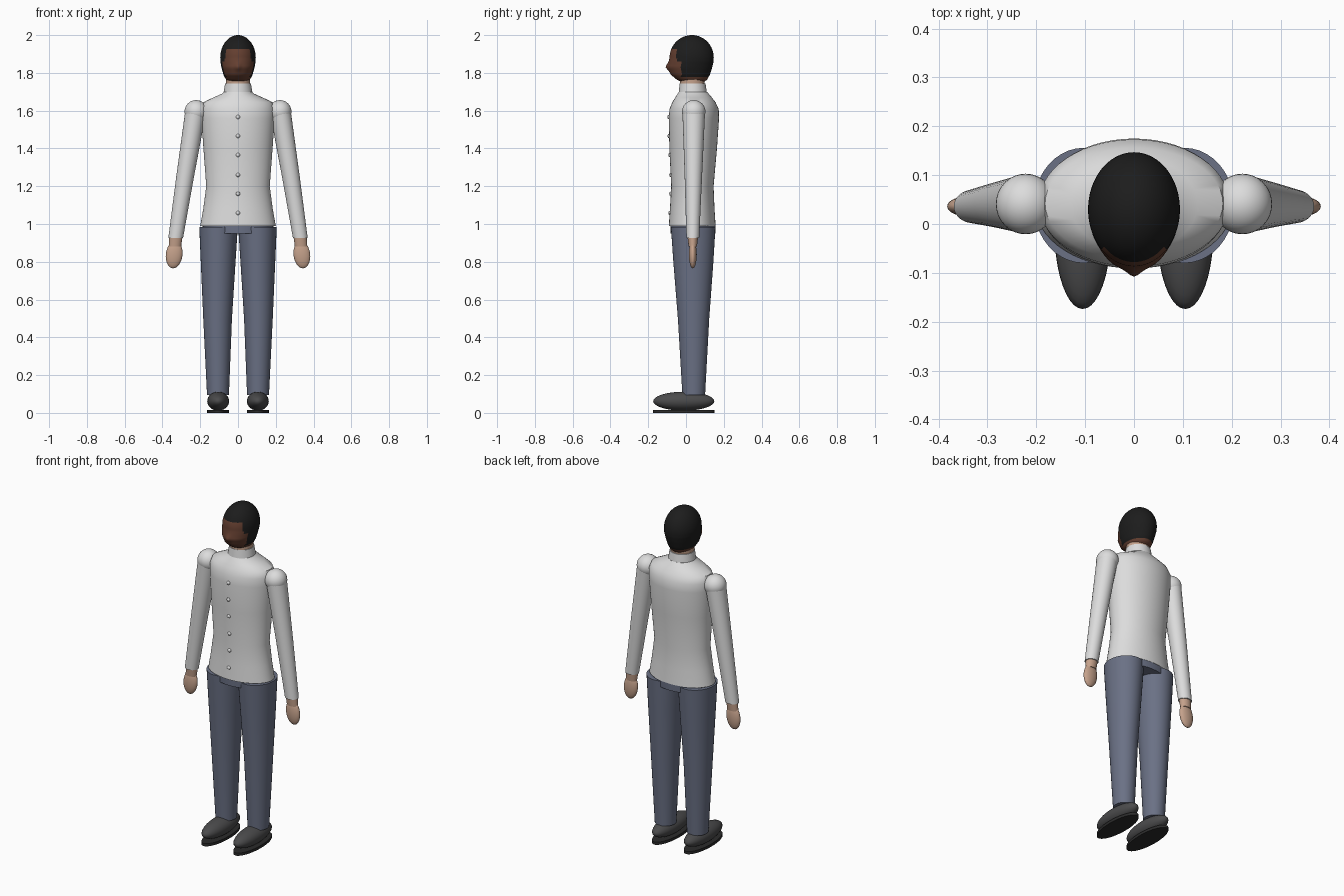
import bpy, bmesh, math

if "Cube" in bpy.data.objects:
    bpy.data.objects.remove(bpy.data.objects["Cube"])


def material(name, rgb):
    m = bpy.data.materials.new(name)
    m.diffuse_color = (*rgb, 1)
    m.use_nodes = True
    m.node_tree.nodes["Principled BSDF"].inputs["Base Color"].default_value = m.diffuse_color
    return m


SHIRT = material("shirt_white", (0.72, 0.72, 0.72))
BLUE = material("trouser_blue", (0.145, 0.165, 0.235))
SKIN = material("hand_skin", (0.56, 0.36, 0.26))
FACE = material("face_brown", (0.13, 0.05, 0.03))
HAIR = material("hair_black", (0.012, 0.012, 0.012))
SHOE = material("shoe_grey", (0.07, 0.07, 0.072))
SOLE = material("sole_dark", (0.025, 0.025, 0.025))


def finish(bm, name, mats, angle=40):
    bmesh.ops.recalc_face_normals(bm, faces=bm.faces)
    me = bpy.data.meshes.new(name)
    bm.to_mesh(me)
    bm.free()
    for m in mats:
        me.materials.append(m)
    me.shade_smooth()
    me.set_sharp_from_angle(angle=math.radians(angle))
    ob = bpy.data.objects.new(name, me)
    bpy.context.collection.objects.link(ob)
    return ob


def loft(name, rings, mat, n=40):
    """Stack of ellipses (z, x centre, y centre, x radius, y radius), capped."""
    bm = bmesh.new()
    loops = [[bm.verts.new((xc + rx * math.cos(math.tau * i / n),
                            yc + ry * math.sin(math.tau * i / n), z))
              for i in range(n)] for z, xc, yc, rx, ry in rings]
    for a, b in zip(loops, loops[1:]):
        for i in range(n):
            j = (i + 1) % n
            bm.faces.new((a[i], a[j], b[j], b[i]))
    bm.faces.new(loops[0])
    bm.faces.new(loops[-1])
    return finish(bm, name, [mat])


def ball(name, centre, radii, mat, tilt=0, segs=32):
    bm = bmesh.new()
    bmesh.ops.create_uvsphere(bm, u_segments=segs, v_segments=segs // 2, radius=1)
    for v in bm.verts:
        x, y, z = (c * r for c, r in zip(v.co, radii))
        v.co = (centre[0] + x * math.cos(tilt) - z * math.sin(tilt), centre[1] + y,
                centre[2] + x * math.sin(tilt) + z * math.cos(tilt))
    return finish(bm, name, [mat])


# shirt body and standing collar
loft("shirt_body", [(0.99, 0, 0.033, 0.200, 0.124), (1.08, 0, 0.033, 0.184, 0.118),
                    (1.2, 0, 0.034, 0.168, 0.112), (1.4, 0, 0.038, 0.183, 0.126),
                    (1.56, 0, 0.042, 0.194, 0.133), (1.61, 0, 0.043, 0.195, 0.130),
                    (1.645, 0, 0.042, 0.182, 0.114), (1.67, 0, 0.040, 0.130, 0.097),
                    (1.69, 0, 0.038, 0.085, 0.082), (1.70, 0, 0.037, 0.075, 0.074)], SHIRT, 56)
loft("collar", [(1.685, 0, 0.036, 0.078, 0.076), (1.745, 0, 0.035, 0.068, 0.068)], SHIRT)
loft("neck", [(1.71, 0, 0.033, 0.064, 0.065), (1.79, 0, 0.033, 0.064, 0.065)], SKIN)

# button row
for z, y in ((1.566, -0.091), (1.466, -0.09), (1.365, -0.086),
             (1.26, -0.081), (1.16, -0.081), (1.058, -0.086)):
    ball("button", (0, y, z), (0.011, 0.008, 0.011), SHIRT, segs=12)

# trouser seat
loft("trouser_seat", [(0.95, 0, 0.037, 0.170, 0.119), (0.992, 0, 0.037, 0.190, 0.119)], BLUE)

for s in (-1, 1):
    # trouser leg
    loft("trouser_leg", [(0.095, s * 0.106, 0.041, 0.058, 0.060),
                         (0.50, s * 0.108, 0.040, 0.076, 0.083),
                         (0.80, s * 0.105, 0.039, 0.092, 0.106),
                         (0.985, s * 0.103, 0.038, 0.102, 0.118)], BLUE)
    # shoe and sole
    ball("shoe", (s * 0.105, -0.012, 0.062), (0.058, 0.162, 0.050), SHOE)
    loft("sole", [(0, s * 0.105, -0.012, 0.058, 0.162),
                  (0.016, s * 0.105, -0.012, 0.058, 0.162)], SOLE)
    # sleeve with shoulder
    ball("shoulder", (s * 0.222, 0.041, 1.595), (0.061, 0.062, 0.061), SHIRT)
    loft("sleeve", [(0.925, s * 0.330, 0.036, 0.039, 0.034),
                    (1.25, s * 0.280, 0.039, 0.047, 0.046),
                    (1.595, s * 0.224, 0.041, 0.056, 0.060)], SHIRT)
    # wrist and hand
    loft("wrist", [(0.88, s * 0.334, 0.036, 0.033, 0.022),
                   (0.94, s * 0.328, 0.036, 0.035, 0.029)], SKIN)
    ball("hand", (s * 0.338, 0.036, 0.838), (0.044, 0.021, 0.073), SKIN, tilt=s * 0.12)

# head: rows of (z, half width, front y, back y); dome above, jaw below
keys = [(1.755, 0.052, -0.030, 0.100), (1.765, 0.064, -0.050, 0.112),
        (1.79, 0.077, -0.080, 0.126), (1.83, 0.088, -0.097, 0.139),
        (1.86, 0.093, -0.091, 0.146), (1.88, 0.094, -0.087, 0.147)]
rows = []
for a, b in zip(keys, keys[1:]):
    rows += [[p + (q - p) * k / 4 for p, q in zip(a, b)] for k in range(4)]
for k in range(20):
    t = math.pi / 2 * k / 20
    c = math.cos(t)
    rows.append((1.88 + 0.12 * math.sin(t), 0.094 * c, 0.032 - 0.119 * c, 0.032 + 0.115 * c))
N = 72
bm = bmesh.new()
loops = []
for z, rx, yf, yb in rows:
    loop = []
    for i in range(N):
        t = math.tau * i / N
        x = rx * math.cos(t)
        y = (yf + yb) / 2 + (yb - yf) / 2 * math.sin(t)
        if math.sin(t) < 0:  # nose
            y -= 0.011 * math.exp(-(x / 0.014) ** 2 - ((z - 1.832) / 0.02) ** 2)
        loop.append(bm.verts.new((x, y, z)))
    loops.append(loop)
for a, b in zip(loops, loops[1:]):
    for i in range(N):
        j = (i + 1) % N
        bm.faces.new((a[i], a[j], b[j], b[i]))
bm.faces.new(loops[0])
top = bm.verts.new((0, 0.032, 2.0))
for i in range(N):
    bm.faces.new((loops[-1][i], loops[-1][(i + 1) % N], top))
# hair over the crown, sides and back
for f in bm.faces:
    c = f.calc_center_median()
    front_edge = -0.05 if c.z > 1.86 else -0.025
    f.material_index = int(c.z > 1.93 or (c.z > 1.775 and c.y > front_edge))
finish(bm, "head", [FACE, HAIR], 60)
